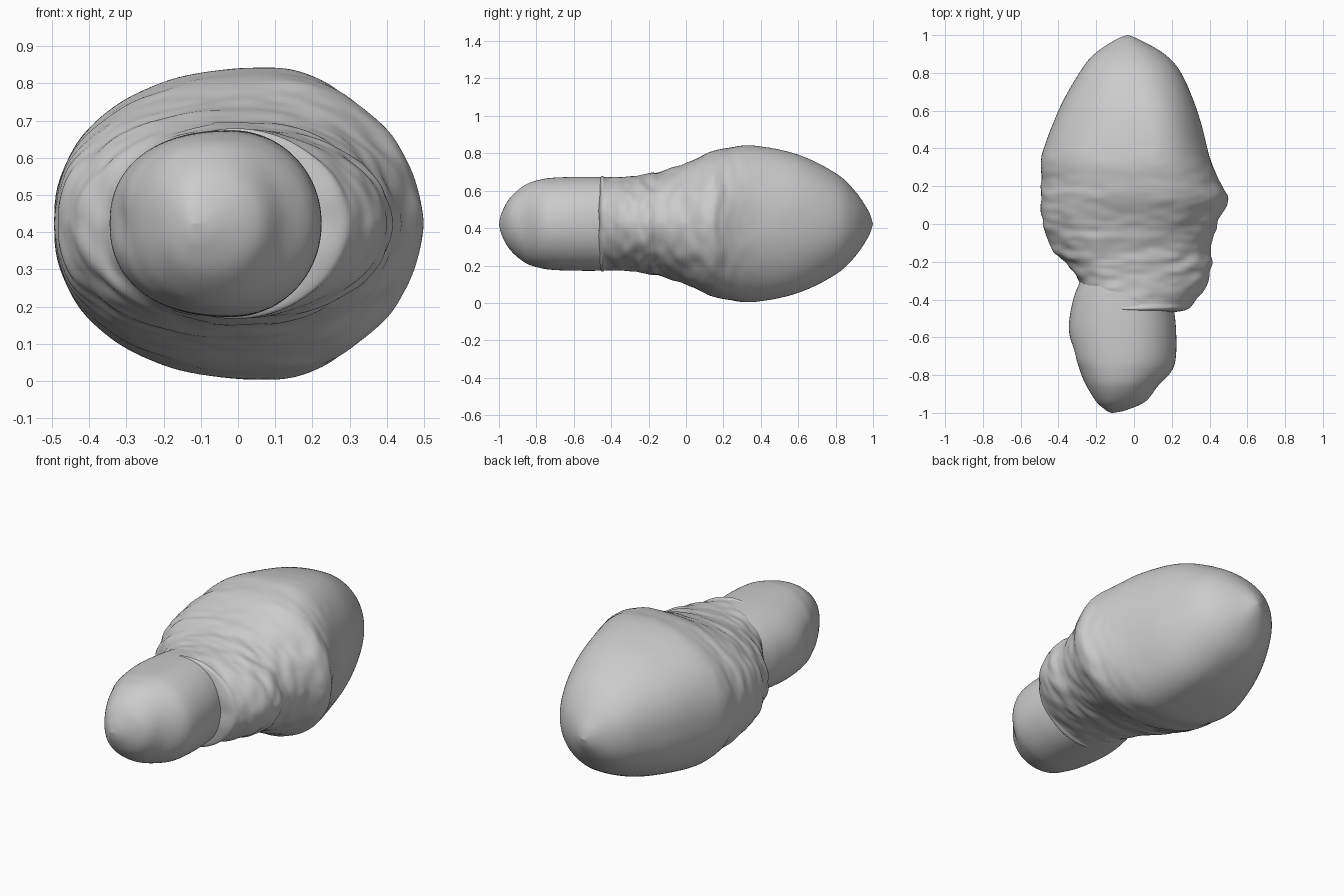
import bpy, bmesh, math
from mathutils import Vector, noise

if "Cube" in bpy.data.objects:
    bpy.data.objects.remove(bpy.data.objects["Cube"])

MID_Z = 0.423
SIDES = 128
STEPS = 10

# cross-sections: y, left x, right x, x of the crest, half height
BODY = [(1.0, -.04, -.03, -.035, .0), (.975, -.10, .03, -.03, .07),
        (.90, -.21, .16, -.01, .18), (.80, -.29, .25, .02, .27),
        (.60, -.40, .335, .07, .37), (.36, -.49, .40, .09, .418),
        (.22, -.488, .455, .09, .405), (.13, -.493, .495, .07, .385),
        (.0, -.485, .44, .03, .323), (-.12, -.44, .41, .0, .283),
        (-.20, -.37, .412, -.01, .268), (-.27, -.31, .405, -.02, .256),
        (-.35, -.27, .37, -.02, .251), (-.42, -.25, .31, -.02, .245),
        (-.46, -.2, .25, -.02, .235), (-.48, -.02, .0, -.01, .0)]
STEM = [(-.15, -.23, .16, -.02, .2), (-.29, -.28, .19, -.02, .24),
        (-.40, -.322, .205, -.02, .249), (-.55, -.345, .222, -.02, .251),
        (-.70, -.322, .222, -.03, .247), (-.78, -.288, .198, -.05, .236),
        (-.86, -.25, .125, -.07, .208), (-.94, -.2, .06, -.09, .14),
        (-.985, -.15, -.04, -.11, .06), (-1.0, -.12, -.11, -.115, .0)]


def spline(rows):
    """Catmull-Rom through the section rows."""
    out = []
    for i in range(len(rows) - 1):
        a, b = rows[max(i - 1, 0)], rows[i]
        c, d = rows[i + 1], rows[min(i + 2, len(rows) - 1)]
        for k in range(STEPS):
            t = k / STEPS
            out.append([.5 * (2 * q + (r - p) * t + (2 * p - 5 * q + 4 * r - s) * t * t
                              + (3 * q - p - 3 * r + s) * t ** 3)
                        for p, q, r, s in zip(a, b, c, d)])
    return out + [list(rows[-1])]


def power(v, n):
    return math.copysign(abs(v) ** (2 / n), v)


def loft(name, rows, relief):
    bm = bmesh.new()
    rings = []
    for y, left, right, crest, h in spline(rows):
        ring = []
        for j in range(SIDES):
            a = 2 * math.pi * j / SIDES
            c, s = math.cos(a), math.sin(a)
            n = 2.05 if c > 0 else 2.25
            w = right - crest if c > 0 else crest - left
            ring.append(bm.verts.new((crest + power(c, n) * w, y,
                                      MID_Z + power(s, n) * max(h, 0))))
        rings.append(ring)
    for a, b in zip(rings, rings[1:]):
        for j in range(SIDES):
            k = (j + 1) % SIDES
            bm.faces.new((a[j], a[k], b[k], b[j]))
    bmesh.ops.remove_doubles(bm, verts=bm.verts, dist=.0005)
    for ring in (rings[0], rings[-1]):
        live = [v for v in ring if v.is_valid]
        if len(live) == SIDES:
            bm.faces.new(live)
    bmesh.ops.recalc_face_normals(bm, faces=bm.faces)
    bm.normal_update()
    shifts = [(v, v.normal * relief(v.co)) for v in bm.verts]
    for v, d in shifts:
        v.co += d
    mesh = bpy.data.meshes.new(name)
    bm.to_mesh(mesh)
    bm.free()
    for f in mesh.polygons:
        f.use_smooth = True
    obj = bpy.data.objects.new(name, mesh)
    bpy.context.collection.objects.link(obj)


def ripples(p):
    # wrinkled rings, strongest near the collar and fading to the tip
    q = Vector((p.x, p.y, abs(p.z - MID_Z)))
    k = math.exp(-((p.y + .15) / .38) ** 2)
    side = .5 + min(abs(p.x) / .4, 1) * .5
    fine = noise.noise(Vector((q.x * 9, q.y * 22, q.z * 9)))
    broad = noise.noise(q * 5)
    return k * side * .013 * fine + (.002 + .004 * k) * broad


def stem_relief(p):
    # small notch on the left flank
    d = (p - Vector((-.31, -.69, MID_Z))).length
    return -.018 * math.exp(-(d / .07) ** 2)


loft("bulb_cap", BODY, ripples)
loft("stem", STEM, stem_relief)
